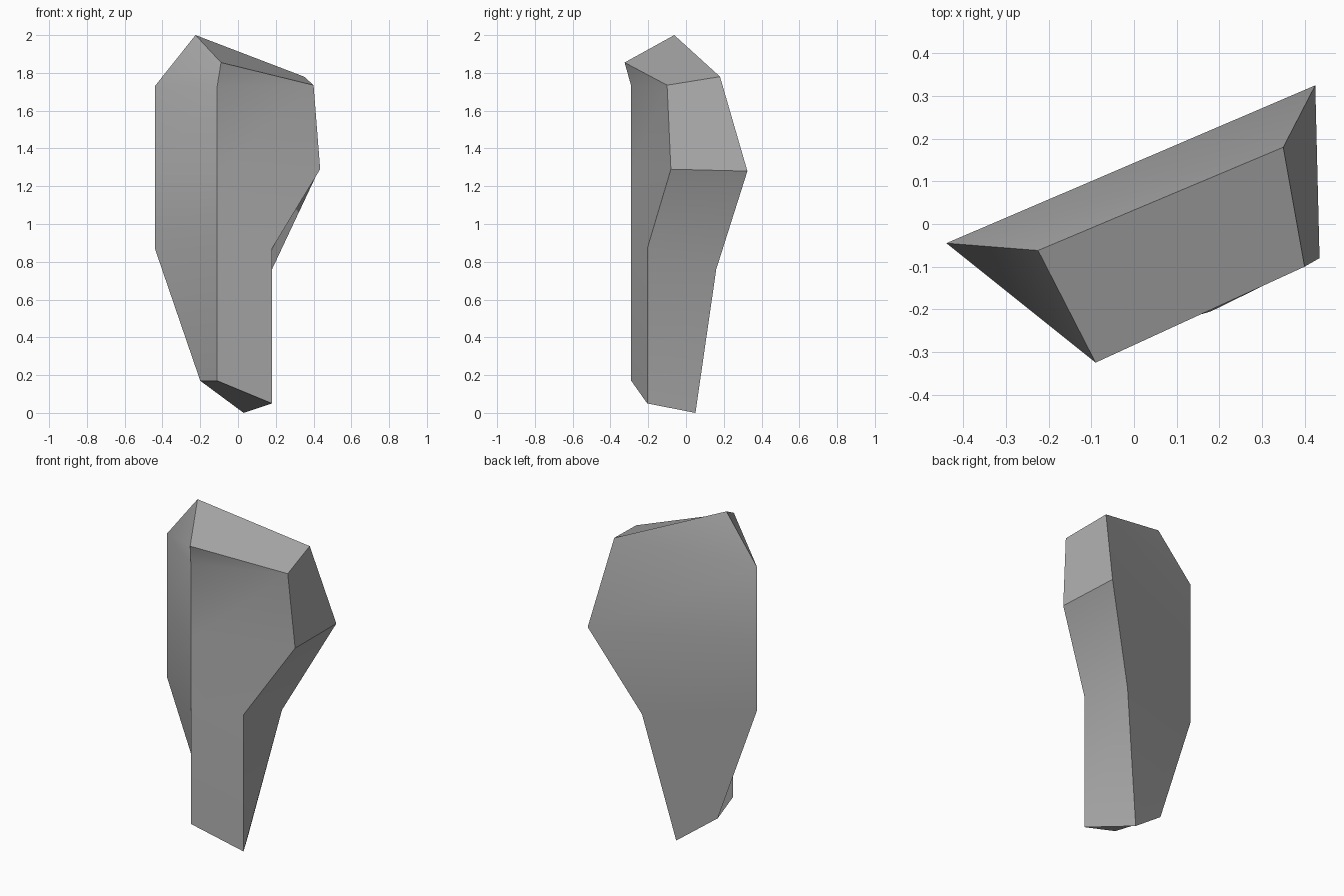
import bpy, bmesh, math

if "Cube" in bpy.data.objects:
    bpy.data.objects.remove(bpy.data.objects["Cube"])

# Four-cornered cross-sections from bottom to top:
# front left, front right, back right, back left
sections = [
    [(-0.11, -0.29, 0.17), (0.18, -0.205, 0.05), (0.03, 0.05, 0.0), (-0.20, -0.015, 0.17)],
    [(-0.11, -0.29, 0.87), (0.18, -0.205, 0.87), (0.18, 0.16, 0.76), (-0.44, -0.045, 0.87)],
    [(-0.11, -0.29, 1.28), (0.435, -0.08, 1.29), (0.425, 0.325, 1.28), (-0.44, -0.045, 1.28)],
    [(-0.11, -0.29, 1.73), (0.40, -0.10, 1.735), (0.35, 0.18, 1.78), (-0.44, -0.045, 1.73)],
]
# Ridge points of the slanted top
ridge = [(-0.09, -0.325, 1.855), (-0.225, -0.062, 2.0)]

bm = bmesh.new()
rings = [[bm.verts.new(p) for p in s] for s in sections]
front_tip, peak = [bm.verts.new(p) for p in ridge]

# Sides of the rock
for low, high in zip(rings, rings[1:]):
    for i in range(4):
        j = (i + 1) % 4
        bm.faces.new((low[i], low[j], high[j], high[i]))

# Bottom and chipped top
bm.faces.new(rings[0][::-1])
fl, fr, br, bl = rings[-1]
bm.faces.new((front_tip, fr, br, peak))
bm.faces.new((fl, fr, front_tip))
bm.faces.new((br, bl, peak))
bm.faces.new((bl, fl, front_tip, peak))
bmesh.ops.recalc_face_normals(bm, faces=bm.faces)

mesh = bpy.data.meshes.new("rock_shard")
bm.to_mesh(mesh)
bm.free()
rock = bpy.data.objects.new("rock_shard", mesh)
bpy.context.collection.objects.link(rock)

# Plain grey stone
stone = bpy.data.materials.new("grey_stone")
stone.diffuse_color = (0.42, 0.42, 0.42, 1)
stone.use_nodes = True
stone.node_tree.nodes["Principled BSDF"].inputs["Base Color"].default_value = stone.diffuse_color
mesh.materials.append(stone)

# Smooth the shallow bends, keep the ridges sharp
bpy.context.view_layer.objects.active = rock
rock.select_set(True)
bpy.ops.object.shade_smooth_by_angle(angle=math.radians(30))
